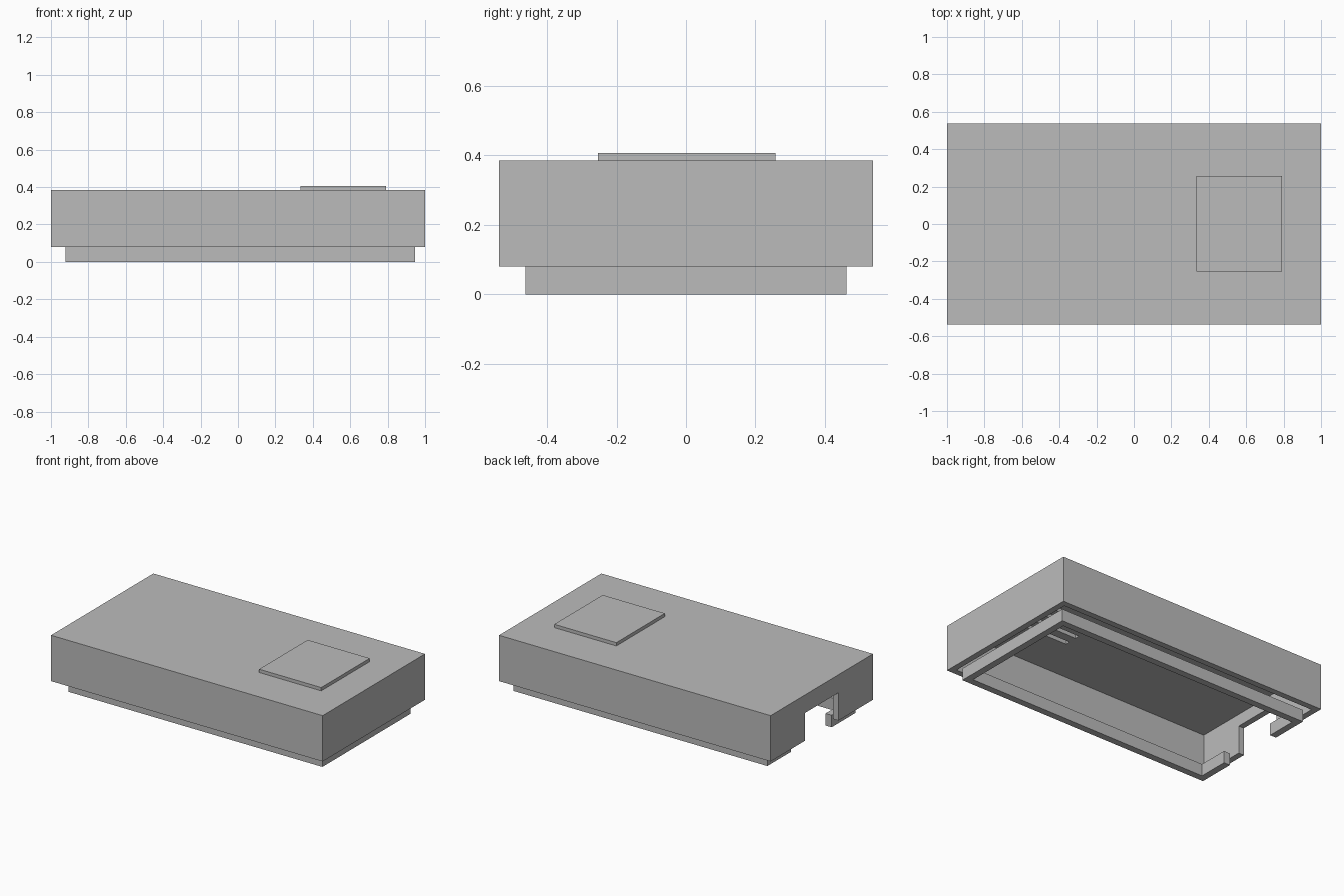
import bpy
import bmesh
from mathutils import Vector

if "Cube" in bpy.data.objects:
    bpy.data.objects.remove(bpy.data.objects["Cube"], do_unlink=True)

# Single plain grey
grey = bpy.data.materials.new("plain_grey")
grey.use_nodes = True
colour = (0.5, 0.5, 0.5, 1)
grey.diffuse_color = colour
grey.node_tree.nodes["Principled BSDF"].inputs["Base Color"].default_value = colour


def box(name, low, high):
    """Box spanning two opposite corners."""
    low, high = Vector(low), Vector(high)
    bm = bmesh.new()
    bmesh.ops.create_cube(bm, size=1)
    for v in bm.verts:
        v.co = (low + high) / 2 + v.co * (high - low)
    mesh = bpy.data.meshes.new(name)
    bm.to_mesh(mesh)
    bm.free()
    mesh.materials.append(grey)
    obj = bpy.data.objects.new(name, mesh)
    bpy.context.collection.objects.link(obj)
    return obj


def cut(target, low, high):
    """Subtract a box from the target and discard the cutter."""
    cutter = box("cutter", low, high)
    cutter.hide_render = True
    mod = target.modifiers.new("cut", 'BOOLEAN')
    mod.operation = 'DIFFERENCE'
    mod.solver = 'EXACT'
    mod.object = cutter
    graph = bpy.context.evaluated_depsgraph_get()
    mesh = bpy.data.meshes.new_from_object(target.evaluated_get(graph))
    target.modifiers.clear()
    target.data = mesh
    bpy.data.objects.remove(cutter, do_unlink=True)


HALF_Y, BASE, TOP, WALL = 0.538, 0.08, 0.385, 0.04
CEILING = TOP - WALL

# Hollow outer shell, open underneath
shell = box("outer_shell", (-1, -HALF_Y, BASE), (1, HALF_Y, TOP))
cut(shell, (-1 + WALL, -HALF_Y + WALL, -0.1), (1 - WALL, HALF_Y - WALL, CEILING))

# Cable opening in the end wall
cut(shell, (-1.1, -0.175, -0.1), (-0.9, 0.175, 0.265))

# Row of vent slots through the roof, below the raised panel
for i in range(-2, 3):
    y = i * 0.09
    cut(shell, (0.365, y - 0.016, 0.3), (0.755, y + 0.016, 0.5))

# Raised panel on the roof
box("top_panel", (0.333, -0.253, TOP), (0.79, 0.257, 0.407))

# Lower rim frame with a gap at the same end
RIM = 0.045
rim = box("lower_rim", (-0.923, -0.462, 0), (0.945, 0.462, BASE))
cut(rim, (-0.923 + RIM, -0.462 + RIM, -0.1), (0.945 - RIM, 0.462 - RIM, 0.2))
cut(rim, (-1.1, -0.213, -0.1), (-0.8, 0.213, 0.2))
